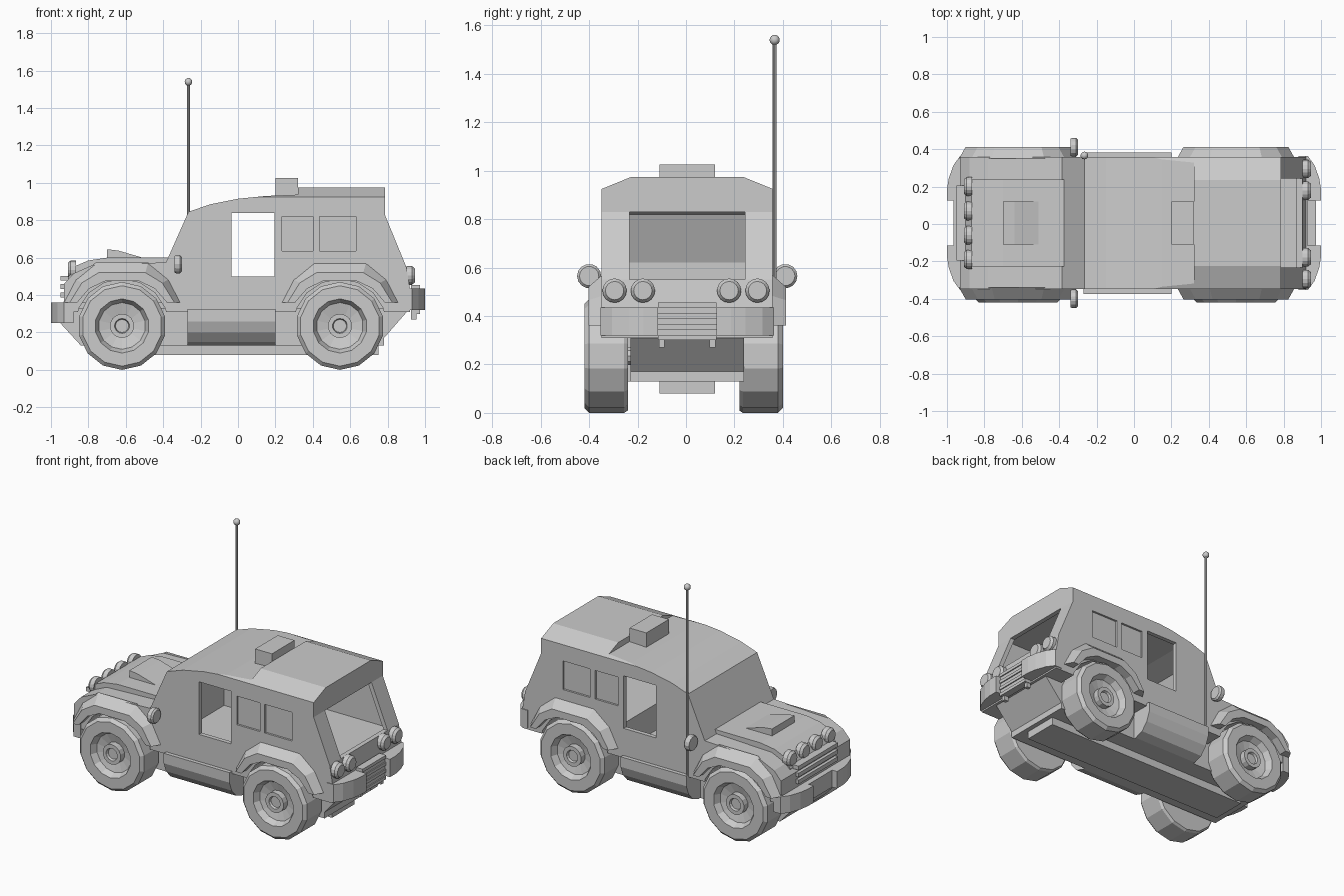
import bpy, bmesh, math
from mathutils import Matrix

if "Cube" in bpy.data.objects:
    bpy.data.objects.remove(bpy.data.objects["Cube"])

CY = 0.005          # body centre line
WHEELS = (-0.62, 0.545)


def make(name, bm, smooth=None):
    bmesh.ops.recalc_face_normals(bm, faces=bm.faces)
    me = bpy.data.meshes.new(name)
    bm.to_mesh(me)
    bm.free()
    ob = bpy.data.objects.new(name, me)
    bpy.context.collection.objects.link(ob)
    if smooth:
        bpy.ops.object.select_all(action='DESELECT')
        ob.select_set(True)
        bpy.context.view_layer.objects.active = ob
        bpy.ops.object.shade_smooth_by_angle(angle=math.radians(smooth))
    return ob


def loft(name, rings, cap=True, closed=False):
    """Skin between rings of 3D points."""
    bm = bmesh.new()
    vs = [[bm.verts.new(p) for p in r] for r in rings]
    n = len(rings[0])
    for a, b in zip(vs, vs[1:] + ([vs[0]] if closed else [])):
        for i in range(n):
            j = (i + 1) % n
            bm.faces.new((a[i], a[j], b[j], b[i]))
    if cap and not closed:
        bm.faces.new(vs[0])
        bm.faces.new(vs[-1])
    return make(name, bm)


def prism(name, pts, axis, a, b):
    """Extrude a 2D outline along an axis from a to b."""
    place = {'x': lambda p, t: (t, p[0], p[1]),
             'y': lambda p, t: (p[0], t, p[1]),
             'z': lambda p, t: (p[0], p[1], t)}[axis]
    return loft(name, [[place(p, t) for p in pts] for t in (a, b)])


def box(name, x0, x1, y0, y1, z0, z1):
    return prism(name, [(x0, y0), (x1, y0), (x1, y1), (x0, y1)], 'z', z0, z1)


def lathe(name, prof, axis, loc, n, flip=1, turn=0):
    """Turn (radius, offset) points round the x, y or z axis."""
    rings = []
    for r, t in prof:
        ring = []
        for k in range(n):
            a = 2 * math.pi * (k + turn) / n
            u, v, w = r * math.cos(a), r * math.sin(a), t * flip
            p = {'x': (w, u, v), 'y': (u, w, v), 'z': (u, v, w)}[axis]
            ring.append([p[i] + loc[i] for i in range(3)])
        rings.append(ring)
    return loft(name, rings)


def cut(ob, cutter):
    m = ob.modifiers.new("cut", 'BOOLEAN')
    m.operation, m.solver, m.object = 'DIFFERENCE', 'EXACT', cutter
    bpy.context.view_layer.objects.active = ob
    bpy.ops.object.modifier_apply(modifier=m.name)
    bpy.data.objects.remove(cutter)


# Body shell with curved front roof and raised rear roof
body = prism("body", [(-.93, .31), (-.93, .46), (-.88, .515), (-.78, .56), (-.385, .575),
                      (-.265, .845), (-.15, .885), (0, .915), (.15, .93), (.32, .937),
                      (.32, .975), (.785, .975), (.785, .83), (.9, .55), (.92, .43),
                      (.92, .31)], 'y', CY - .353, CY + .353)
# Cabin cavity, rear window, door openings
cut(body, prism("cavity", [(-.33, .35), (-.33, .62), (-.245, .82), (-.1, .86), (.755, .86),
                           (.755, .83), (.87, .55), (.87, .52), (.21, .52), (.21, .35)],
                'y', CY - .325, CY + .325))
cut(body, box("rear_opening", .7, 1, CY - .238, CY + .238, .55, .83))
cut(body, box("door_opening", -.035, .195, -.5, .5, .5, .84))
for s in (-1, 1):
    # Roof edge chamfer, side window recesses, wheel wells
    cut(body, prism("chamfer", [(CY + s * y, z) for y, z in
                                ((.225, .977), (.37, .918), (.37, 1.1), (.225, 1.1))], 'x', -.5, 1))
    for x0, x1 in ((.235, .4), (.435, .63)):
        cut(body, box("side_window", x0, x1, *sorted((CY + s * .34, CY + s * .4)), .635, .82))
    for x in WHEELS:
        cut(body, lathe("well", [(.25, .21), (.25, .5)], 'y', (x, 0, .235), 16, s))

# Raised bonnet and scoop
prism("bonnet", [(-.91, .36), (-.91, .49), (-.87, .555), (-.8, .585), (-.7, .6), (-.36, .6),
                 (-.36, .36)], 'y', CY - .233, CY + .233)
prism("bonnet_scoop", [(-.7, .59), (-.7, .645), (-.64, .638), (-.51, .6), (-.51, .59)],
      'y', CY - .115, CY + .115)

# Underbody and keel
prism("underbody", [(-.96, .33), (-.95, .25), (-.84, .13), (.78, .13), (.78, .17), (.92, .33)],
      'y', CY - .235, CY + .235)
box("keel", -.75, .75, CY - .115, CY + .115, .08, .14)

# Bumpers with a recessed middle
half = [(.88, .358), (.93, .358), (.965, .31), (.99, .24), (1.0, .18), (1.0, .12), (.965, .12)]
bumper = [(x, y + CY) for x, y in half] + [(x, CY - y) for x, y in reversed(half)]
prism("rear_bumper", bumper, 'z', .32, .435)
prism("front_bumper", [(-x, y) for x, y in bumper], 'z', .25, .36)

# Grille and rear step bars
for z in (.4, .445, .49):
    box("grille_bar", -.95, -.9, CY - .2, CY + .2, z - .013, z + .013)
for z in (.31, .355, .4, .445):
    box("step_bar", .925, .972, CY - .12, CY + .12, z - .01, z + .01)

# Roof light box
box("roof_box", .2, .32, CY - .115, CY + .115, .92, 1.025)

# Lamps
disc = [(.05, 0), (.05, .03), (.038, .045)]
for y in (-.195, -.065, .065, .195):
    lathe("front_lamp", disc, 'x', (-.865, y + CY, .535), 16, -1)
for y in (-.295, -.178, .178, .295):
    lathe("rear_lamp", disc, 'x', (.9, y, .505), 16)

for s in (-1, 1):
    # Mirrors, tanks, step uprights
    lathe("mirror", [(.045, -.02), (.05, -.01), (.05, .01), (.04, .02)], 'x',
          (-.32, CY + s * .405, .565), 14)
    prism("side_tank", [(CY + s * y, z) for y, z in
                        ((.2, .315), (.378, .315), (.378, .26), (.355, .2), (.31, .15),
                         (.25, .13), (.2, .13))], 'x', -.27, .2)
    box("door_sill", -.27, .2, *sorted((CY + s * .35, CY + s * .378)), .305, .325)
    box("step_upright", .925, .955, CY + s * .105 - .012, CY + s * .105 + .012, .27, .45)

    for x in WHEELS:
        # Flared wheel arch: inner edge at body, outer lip, underside
        arch = (((.315, .36), (.25, .485), (.14, .575)), ((.28, .36), (.215, .465), (.125, .52)),
                ((.24, .36), (.175, .435), (.09, .475)), ((.24, .36), (.175, .435), (.09, .475)))
        rows = []
        for pts, y in zip(arch, (.345, .408, .408, .345)):
            line = [(-u, z) for u, z in pts] + [(u, z) for u, z in reversed(pts)]
            rows.append([(x + u, CY + s * y, z) for u, z in line])
        loft("wheel_arch", list(zip(*rows)))

        # Tyre with recessed rim and raised hub
        prof = [(.14, -.09), (.225, -.09), (.235, -.075), (.235, .07), (.215, .09), (.145, .09),
                (.125, .05), (.065, .035), (.065, .075), (.04, .075), (.035, .06)]
        lathe("wheel", prof, 'y', (x, -.01 + s * .32, .235), 14, s, .5)

for x in WHEELS:
    lathe("axle", [(.04, -.26), (.04, .26)], 'y', (x, 0, .235), 10)

# Aerial with ball tip
lathe("aerial", [(.008, .31), (.008, 1.53)], 'z', (-.265, .366, 0), 8)
bm = bmesh.new()
bmesh.ops.create_uvsphere(bm, u_segments=10, v_segments=8, radius=.021,
                          matrix=Matrix.Translation((-.265, .366, 1.54)))
make("aerial_tip", bm, 40)
